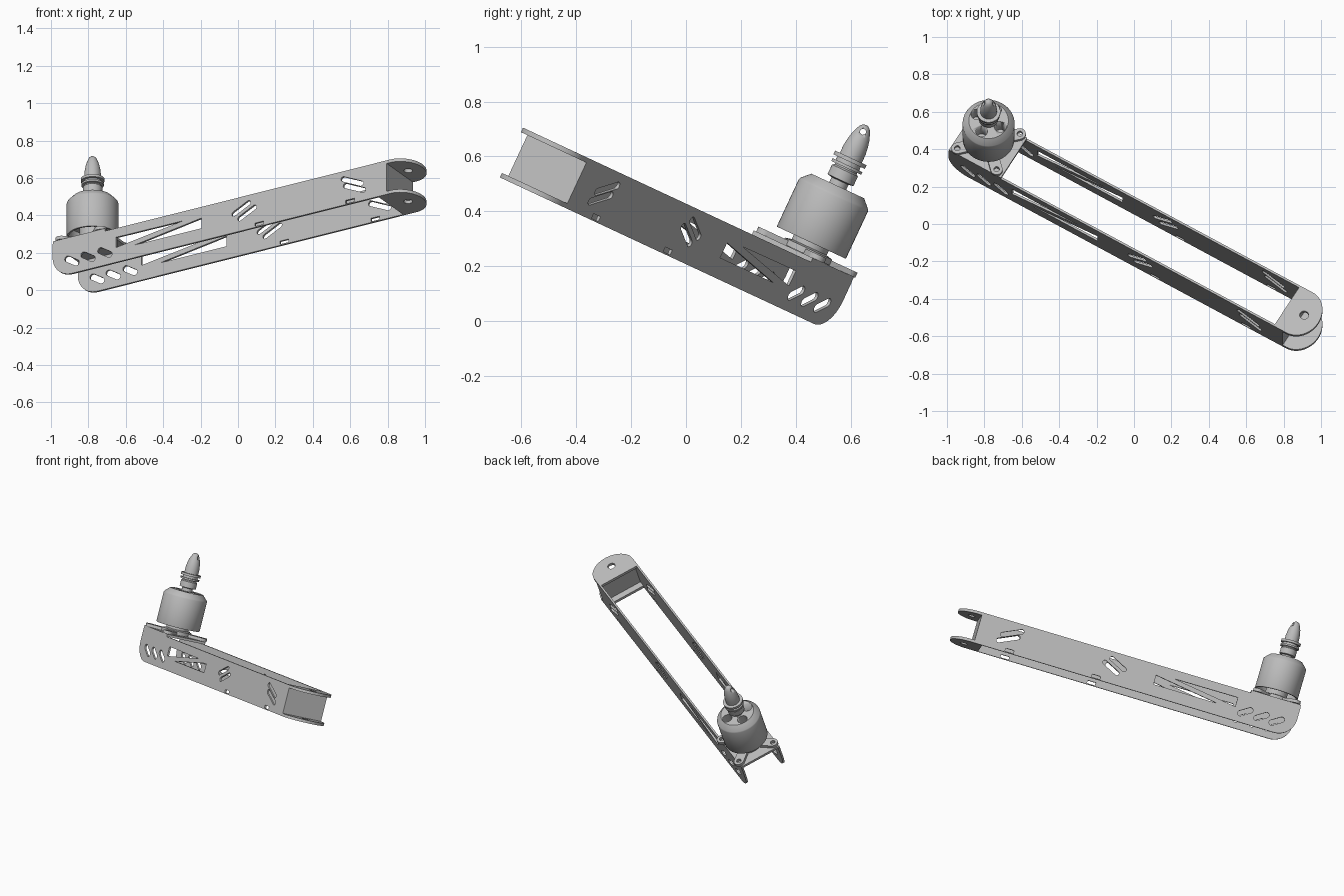
import bpy, bmesh
from math import sin, cos, pi, radians
from mathutils import Matrix, Vector

cube = bpy.data.objects.get("Cube")
if cube:
    bpy.data.objects.remove(cube)

metal = bpy.data.materials.new("plain_grey")
metal.use_nodes = True
GREY = (0.5, 0.5, 0.5, 1)
metal.diffuse_color = GREY
metal.node_tree.nodes["Principled BSDF"].inputs["Base Color"].default_value = GREY

# Arm frame: x along the arm, y across it, z up through the motor
FRAME = Matrix.Rotation(radians(-25), 4, 'X') @ Matrix.Rotation(radians(-30.7), 4, 'Z')
MID, HALF, T = -0.153, 0.138, 0.012
LOW, HIGH = 0.188, 0.388
MOTOR = Vector((-0.818, -0.145, 0))


def finish(name, mesh, matrix):
    mesh.materials.clear()
    mesh.materials.append(metal)
    ob = bpy.data.objects.new(name, mesh)
    bpy.context.collection.objects.link(ob)
    ob.matrix_world = FRAME @ matrix
    bpy.ops.object.select_all(action='DESELECT')
    ob.select_set(True)
    bpy.context.view_layer.objects.active = ob
    bpy.ops.object.shade_smooth_by_angle(angle=radians(35))
    return ob


def plate(name, loops, thick, matrix):
    """Flat sheet from an outline followed by hole outlines."""
    cu = bpy.data.curves.new(name, 'CURVE')
    cu.dimensions = '2D'
    cu.fill_mode = 'BOTH'
    cu.extrude = thick / 2
    for pts in loops:
        sp = cu.splines.new('POLY')
        sp.points.add(len(pts) - 1)
        for p, (x, y) in zip(sp.points, pts):
            p.co = (x, y, 0, 1)
        sp.use_cyclic_u = True
    tmp = bpy.data.objects.new(name + "_outline", cu)
    bpy.context.collection.objects.link(tmp)
    dg = bpy.context.evaluated_depsgraph_get()
    mesh = bpy.data.meshes.new_from_object(tmp.evaluated_get(dg))
    bpy.data.objects.remove(tmp)
    bm = bmesh.new()
    bm.from_mesh(mesh)
    bmesh.ops.remove_doubles(bm, verts=bm.verts, dist=1e-5)
    bmesh.ops.recalc_face_normals(bm, faces=bm.faces)
    bm.to_mesh(mesh)
    bm.free()
    return finish(name, mesh, matrix)


def arc(cx, cy, rx, ry, a0, a1, n=16):
    return [(cx + rx * cos(radians(a0 + (a1 - a0) * i / n)),
             cy + ry * sin(radians(a0 + (a1 - a0) * i / n))) for i in range(n + 1)]


def circle(cx, cy, r):
    return arc(cx, cy, r, r, 0, 360, 24)[:-1]


def pill(cx, cy, dx, dy, r):
    """Rounded slot from centre minus (dx, dy) to centre plus (dx, dy)."""
    a = Vector((1, 0)).angle_signed(Vector((dx, dy)))
    a = -a * 180 / pi
    return (arc(cx + dx, cy + dy, r, r, a - 90, a + 90, 10)
            + arc(cx - dx, cy - dy, r, r, a + 90, a + 270, 10))


def box(x0, x1, y0, y1):
    return [(x0, y0), (x1, y0), (x1, y1), (x0, y1)]


def at(x, y, z):
    return Matrix.Translation((x, y, z))


def lathe(name, profile, centre=MOTOR, steps=48):
    bm = bmesh.new()
    vs = [bm.verts.new((r, 0, z)) for r, z in profile]
    es = [bm.edges.new(pair) for pair in zip(vs, vs[1:])]
    bmesh.ops.spin(bm, geom=vs + es, cent=(0, 0, 0), axis=(0, 0, 1),
                   angle=2 * pi, steps=steps)
    bmesh.ops.remove_doubles(bm, verts=bm.verts, dist=1e-5)
    bmesh.ops.recalc_face_normals(bm, faces=bm.faces)
    mesh = bpy.data.meshes.new(name)
    bm.to_mesh(mesh)
    bm.free()
    return finish(name, mesh, Matrix.Translation(centre))


def drill(target, matrix, r, depth):
    """Cut a round hole into the target."""
    bm = bmesh.new()
    bmesh.ops.create_cone(bm, cap_ends=True, segments=20, radius1=r, radius2=r, depth=depth)
    mesh = bpy.data.meshes.new("drill")
    bm.to_mesh(mesh)
    bm.free()
    cutter = finish("drill", mesh, matrix)
    cutter.hide_render = True
    mod = target.modifiers.new("hole", 'BOOLEAN')
    mod.operation = 'DIFFERENCE'
    mod.solver = 'EXACT'
    mod.object = cutter
    bpy.context.view_layer.objects.active = target
    bpy.ops.object.modifier_apply(modifier=mod.name)
    bpy.data.objects.remove(cutter)


# Side rails: rounded lower corner, slots and a braced window
R = 0.12
rail = [(1.097, LOW), (1.097, HIGH), (-0.98, HIGH)]
rail += arc(-0.98 + R, LOW + R, R, R, 180, 270)
holes = [pill(x, 0.262, -0.028, 0.018, 0.017) for x in (-0.86, -0.76, -0.655)]
holes += [pill(x, z, 0.045, 0.022, 0.014) for x, z in ((0.193, 0.32), (0.23, 0.285))]
holes += [pill(x, z, 0.056, -0.026, 0.014) for x, z in ((0.883, 0.316), (0.897, 0.274))]
holes += [[(-0.055, 0.322), (-0.47, 0.262), (-0.055, 0.262)],
          [(-0.585, 0.335), (-0.585, 0.275), (-0.17, 0.333)]]
holes += [box(x - 0.027, x + 0.027, 0.194, 0.213) for x in (0.304, 0.869)]
upright = Matrix.Rotation(pi / 2, 4, 'X')
for name, side in (("right_rail", -1), ("left_rail", 1)):
    plate(name, [rail] + holes, T, at(0, MID + side * (HALF - T / 2), 0) @ upright)

# Hinge end: rounded flanges joined by a web
flange = [(1.042, MID + HALF), (1.042, MID - HALF)] + arc(1.12, MID, 0.117, HALF, -90, 90, 28)
for name, z in (("lower_flange", LOW + 0.009), ("upper_flange", HIGH - 0.009)):
    plate(name, [flange, circle(1.149, MID, 0.024)], 0.018, at(0, 0, z))
plate("hinge_web", [box(1.085, 1.097, MID - HALF + T, MID + HALF - T)],
      HIGH - LOW - 0.036, at(0, 0, (LOW + HIGH) / 2))

# Motor mount: base plate and crossed arms with screw holes
plate("mount_plate", [box(-0.978, -0.655, MID - HALF, MID + HALF)], 0.016,
      at(0, 0, HIGH + 0.008))
E = 0.122
for name, s, z in (("mount_arm_a", 1, 0.4135), ("mount_arm_b", -1, 0.414)):
    plate(name, [pill(0, 0, E, s * E, 0.032), circle(E, s * E, 0.015),
                 circle(-E, -s * E, 0.015)], 0.02, at(MOTOR.x, MOTOR.y, z))
lathe("mount_hub", [(0, 0.405), (0.095, 0.405), (0.095, 0.428), (0.07, 0.434),
                    (0.07, 0.53), (0, 0.53)])

# Motor bell with pockets in its top
bell = lathe("motor_bell", [(0, 0.525), (0.127, 0.525), (0.127, 0.452), (0.137, 0.452),
                            (0.139, 0.456), (0.139, 0.642), (0.136, 0.65),
                            (0.106, 0.68), (0, 0.68)])
for k in range(4):
    a = k * pi / 2
    drill(bell, at(MOTOR.x + 0.073 * cos(a), MOTOR.y + 0.073 * sin(a), 0.66), 0.031, 0.16)

# Shaft collar, washers and pointed nut
lathe("shaft_collar", [(0, 0.67), (0.034, 0.67), (0.034, 0.7), (0.052, 0.704), (0.052, 0.742),
                       (0.044, 0.748), (0.044, 0.753), (0.06, 0.753), (0.06, 0.764),
                       (0.047, 0.764), (0.047, 0.778), (0.063, 0.778), (0.063, 0.793),
                       (0.04, 0.793), (0.04, 0.8), (0, 0.8)])
nut = lathe("pointed_nut", [(0, 0.79), (0.044, 0.79), (0.044, 0.825), (0.041, 0.85),
                            (0.035, 0.878), (0.026, 0.902), (0.018, 0.917),
                            (0.008, 0.924), (0, 0.925)])
cross = Matrix.Rotation(radians(30.7), 4, 'Z') @ Matrix.Rotation(pi / 2, 4, 'Y')
drill(nut, at(MOTOR.x, MOTOR.y, 0.898) @ cross, 0.011, 0.15)
